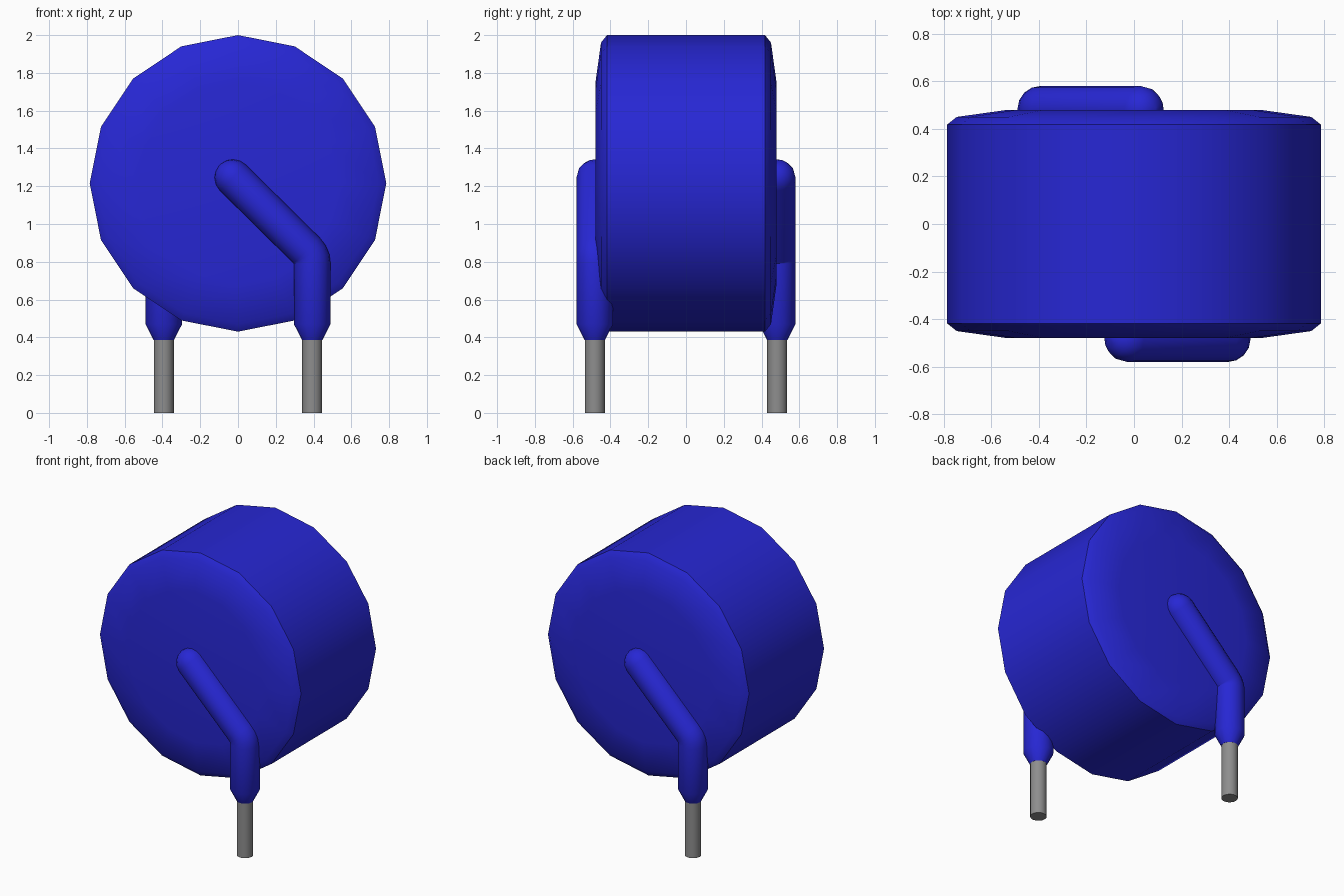
import bpy, bmesh, math
from mathutils import Vector, Matrix

cube = bpy.data.objects.get("Cube")
if cube:
    bpy.data.objects.remove(cube, do_unlink=True)


def material(name, color):
    m = bpy.data.materials.new(name)
    m.use_nodes = True
    m.diffuse_color = color
    m.node_tree.nodes["Principled BSDF"].inputs["Base Color"].default_value = color
    return m


BLUE = material("blue coating", (0.02, 0.02, 0.66, 1))
GREY = material("grey metal", (0.27, 0.27, 0.27, 1))


def sweep(name, rings, sides, mat, sharp_angle):
    """Skin circular rings given as (centre, direction in the xz plane, radius)."""
    bm = bmesh.new()
    loops = []
    for centre, direction, radius in rings:
        u = Vector((0, 1, 0))
        v = Vector(direction).normalized().cross(u)
        loops.append([bm.verts.new(Vector(centre) + radius * (
            u * math.cos(i * math.tau / sides) + v * math.sin(i * math.tau / sides)))
            for i in range(sides)])
    for a, b in zip(loops, loops[1:]):
        for i in range(sides):
            j = (i + 1) % sides
            bm.faces.new((a[i], a[j], b[j], b[i]))
    bm.faces.new(loops[0])
    bm.faces.new(loops[-1])
    bmesh.ops.recalc_face_normals(bm, faces=bm.faces)
    return finish(name, bm, mat, sharp_angle)


def finish(name, bm, mat, sharp_angle):
    mesh = bpy.data.meshes.new(name)
    bm.to_mesh(mesh)
    bm.free()
    mesh.materials.append(mat)
    obj = bpy.data.objects.new(name, mesh)
    bpy.context.collection.objects.link(obj)
    bpy.ops.object.select_all(action="DESELECT")
    obj.select_set(True)
    bpy.context.view_layer.objects.active = obj
    bpy.ops.object.shade_smooth_by_angle(angle=math.radians(sharp_angle))
    return obj


# Disc body: sixteen-sided drum with shallow domed ends, lying along y
half = [(0.48, 0.53), (0.45, 0.745), (0.418, 0.785)]
profile = [(-y, r) for y, r in half] + [(y, r) for y, r in reversed(half)]
bm = bmesh.new()
SIDES = 16
loops = [[bm.verts.new((r * math.sin(i * math.tau / SIDES), y,
                        1.215 + r * math.cos(i * math.tau / SIDES)))
          for i in range(SIDES)] for y, r in profile]
for a, b in zip(loops, loops[1:]):
    for i in range(SIDES):
        j = (i + 1) % SIDES
        bm.faces.new((a[i], a[j], b[j], b[i]))
bm.faces.new(loops[0])
bm.faces.new(loops[-1])
bmesh.ops.recalc_face_normals(bm, faces=bm.faces)
finish("disc_body", bm, BLUE, 40)

# Coated lead: rounded tip, slanted run, mitred elbow, straight drop, taper
R, X, Y = 0.097, 0.393, -0.483
slant = Vector((1, 0, -1)).normalized()
tip = Vector((-0.027, Y, 1.245))
rings = []
for deg in (4, 25, 45, 68, 90):
    a = math.radians(deg)
    rings.append((tip - slant * R * math.cos(a), slant, R * math.sin(a)))
pivot = Vector((X - R, Y, 0.79))
for deg in (45, 30, 15, 0):
    a = math.radians(deg)
    rings.append((pivot + R * Vector((math.cos(a), 0, math.sin(a))),
                  (math.sin(a), 0, -math.cos(a)), R))
down = (0, 0, -1)
rings += [((X, Y, 0.47), down, R), ((X, Y, 0.385), down, 0.054)]

# Both leads: the rear one is the front one turned half way round
for side, turn in (("front", 0), ("back", math.pi)):
    spin = Matrix.Rotation(turn, 4, "Z")
    coat = sweep(side + "_coated_lead", rings, 16, BLUE, 50)
    pin = sweep(side + "_bare_pin",
                [((X, Y, 0.42), down, 0.053), ((X, Y, 0), down, 0.053)], 16, GREY, 40)
    for obj in (coat, pin):
        obj.data.transform(spin)
